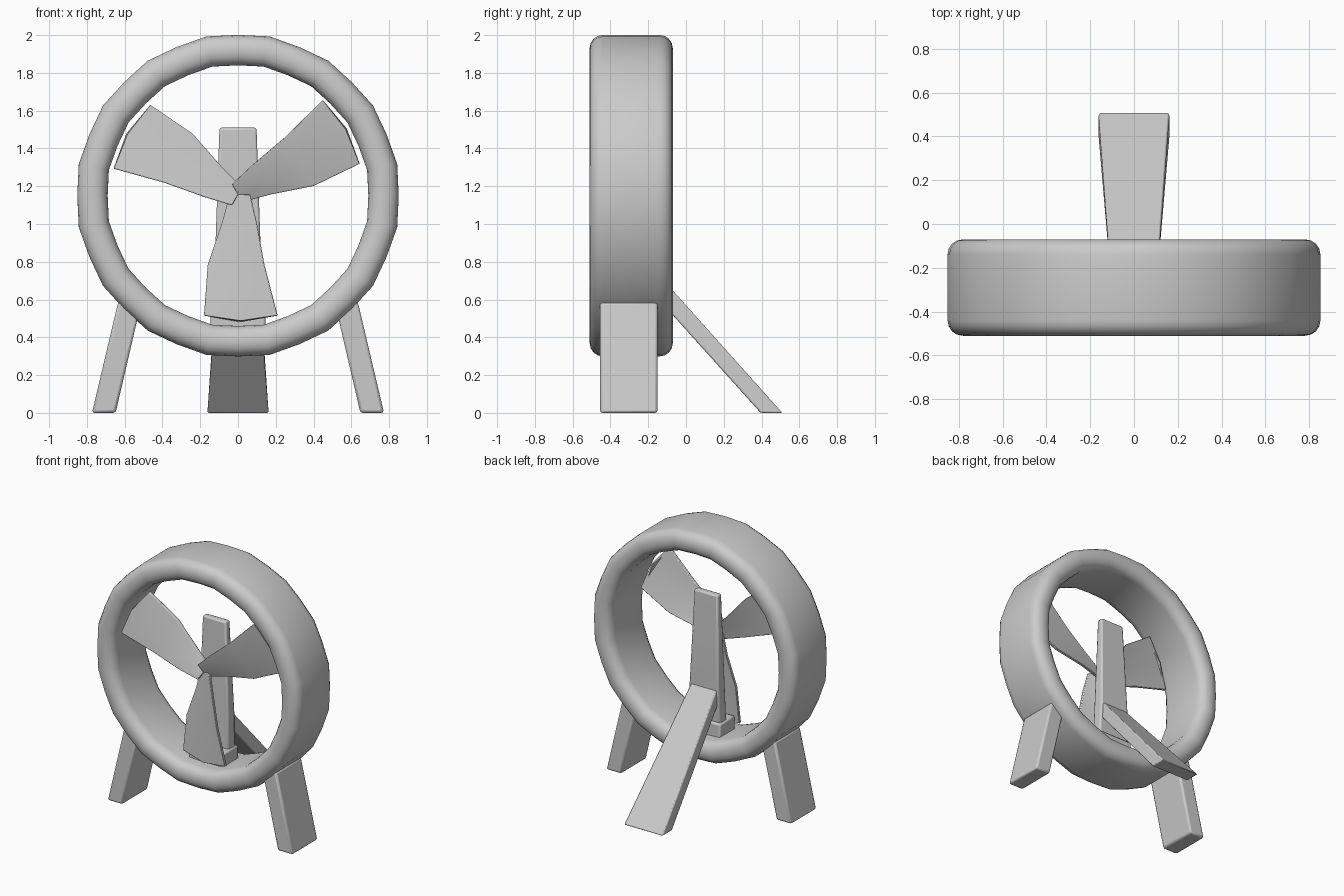
import bpy, bmesh, math
from mathutils import Vector, Matrix

if "Cube" in bpy.data.objects:
    bpy.data.objects.remove(bpy.data.objects["Cube"])

grey = bpy.data.materials.new("plain_grey")
grey.diffuse_color = (0.6, 0.6, 0.6, 1)
grey.use_nodes = True
grey.node_tree.nodes["Principled BSDF"].inputs["Base Color"].default_value = grey.diffuse_color


def finish(bm, name, bevel=0.0, angle=35):
    bmesh.ops.recalc_face_normals(bm, faces=bm.faces)
    me = bpy.data.meshes.new(name)
    bm.to_mesh(me)
    bm.free()
    me.materials.append(grey)
    ob = bpy.data.objects.new(name, me)
    bpy.context.collection.objects.link(ob)
    if bevel:
        m = ob.modifiers.new("soft_edges", 'BEVEL')
        m.width, m.segments, m.limit_method = bevel, 2, 'ANGLE'
        m.angle_limit = math.radians(40)
    bpy.ops.object.select_all(action='DESELECT')
    ob.select_set(True)
    bpy.context.view_layer.objects.active = ob
    bpy.ops.object.shade_smooth_by_angle(angle=math.radians(angle))
    return ob


def loft(name, sections, bevel=0.0, closed=False, angle=35):
    """Skin a list of equal-sized point loops; cap the ends unless closed."""
    bm = bmesh.new()
    loops = [[bm.verts.new(p) for p in s] for s in sections]
    n = len(loops[0])
    pairs = list(zip(loops, loops[1:] + loops[:1]))
    for a, b in (pairs if closed else pairs[:-1]):
        for i in range(n):
            j = (i + 1) % n
            bm.faces.new((a[i], a[j], b[j], b[i]))
    if not closed:
        bm.faces.new(loops[0])
        bm.faces.new(loops[-1])
    return finish(bm, name, bevel, angle)


def slab(z, half, y0, y1, z1=None):
    """Rectangle across x, from y0 at height z to y1 at height z1."""
    z1 = z if z1 is None else z1
    return [(-half, y0, z), (half, y0, z), (half, y1, z1), (-half, y1, z1)]


# Ring shroud: rounded rectangle swept around a slightly faceted circle
R0, R1, Y0, Y1, rc = 0.69, 0.851, -0.51, -0.07, 0.07
corners = [(R1 - rc, Y1 - rc, 0), (R0 + rc, Y1 - rc, 90),
           (R0 + rc, Y0 + rc, 180), (R1 - rc, Y0 + rc, 270)]
profile = []
for r, y, start in corners:
    for k in range(5):
        t = math.radians(start + 22.5 * k)
        profile.append((r + rc * math.cos(t), y + rc * math.sin(t)))
rings = []
for i in range(32):
    a = math.pi * i / 16
    f = 1.01 if i % 2 else 1.0
    rings.append([(r * f * math.sin(a), y, 1.15 + r * f * math.cos(a))
                  for r, y in profile])
loft("ring_shroud", rings, closed=True, angle=50)

# Three twisted fan blades: radius, left edge, right edge, edge depths
blade = [(0.00, -0.045, 0.065, -0.385, -0.435),
         (0.15, -0.085, 0.100, -0.38, -0.45),
         (0.37, -0.160, 0.140, -0.385, -0.455),
         (0.64, -0.180, 0.210, -0.40, -0.455)]
for k in range(3):
    turn = Matrix.Rotation(-k * math.tau / 3, 3, 'Y')
    secs = []
    for r, l, w, yl, yr in blade:
        bow = 0.03 if r > 0.6 else 0.0
        pts = [(l, yl, -r), ((l + w) / 2, (yl + yr) / 2 - 0.008, -r - bow), (w, yr, -r)]
        loop = pts + [(x, y + 0.022, z) for x, y, z in reversed(pts)]
        secs.append([turn @ Vector(p) + Vector((0, 0, 1.155)) for p in loop])
    loft("fan_blade_%d" % (k + 1), secs, bevel=0.004)

# Upright post behind the fan, standing on a block inside the ring
loft("upright_post", [slab(0.44, 0.135, -0.30, -0.225),
                      slab(0.81, 0.122, -0.295, -0.21),
                      slab(1.51, 0.098, -0.285, -0.235)], bevel=0.012)
loft("post_foot", [slab(0.38, 0.147, -0.38, -0.20),
                   slab(0.565, 0.143, -0.38, -0.20)], bevel=0.012)

# Slanted rear leg
loft("rear_leg", [slab(0.69, 0.108, -0.225, -0.215, 0.81),
                  slab(0.0, 0.162, 0.395, 0.51)], bevel=0.008)

# Splayed side legs
for side, name in ((1, "right_leg"), (-1, "left_leg")):
    secs = [[(side * x, y, z) for x, y in
             ((a, -0.455), (b, -0.455), (b, -0.15), (a, -0.15))]
            for a, b, z in ((0.648, 0.773, 0.0), (0.512, 0.635, 0.585))]
    loft(name, secs, bevel=0.014)
